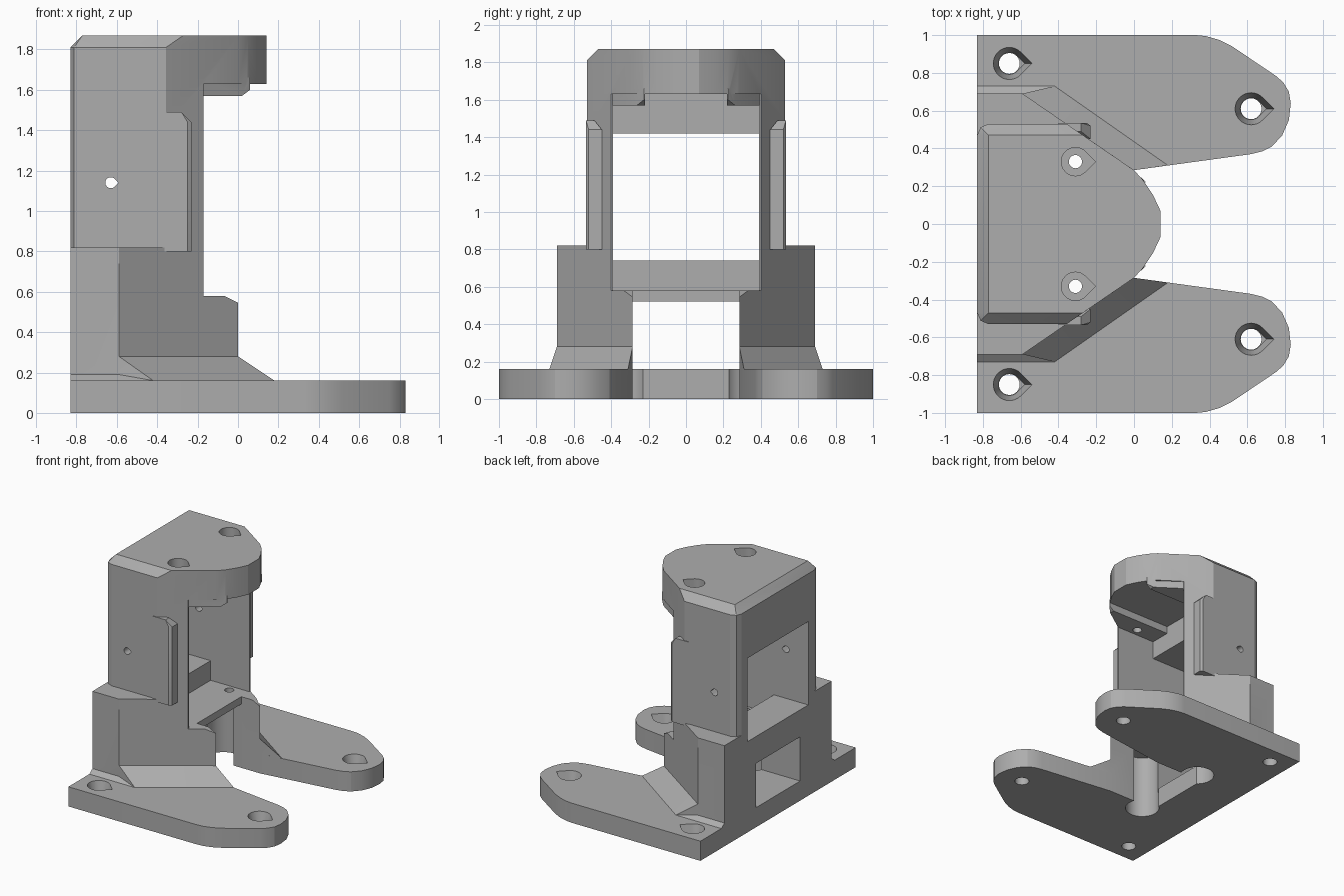
import bpy
import bmesh
import math
from mathutils import Vector

cube = bpy.data.objects.get("Cube")
if cube:
    bpy.data.objects.remove(cube, do_unlink=True)

grey = bpy.data.materials.new("plain_grey")
grey.use_nodes = True
GREY = (0.42, 0.42, 0.42, 1)
grey.diffuse_color = GREY
grey.node_tree.nodes["Principled BSDF"].inputs["Base Color"].default_value = GREY


def finish(name, bm):
    bmesh.ops.recalc_face_normals(bm, faces=bm.faces)
    mesh = bpy.data.meshes.new(name)
    bm.to_mesh(mesh)
    bm.free()
    mesh.materials.append(grey)
    ob = bpy.data.objects.new(name, mesh)
    bpy.context.collection.objects.link(ob)
    return ob


def hull(name, *rings):
    """Convex solid through (outline, height) rings."""
    bm = bmesh.new()
    for outline, z in rings:
        for x, y in outline:
            bm.verts.new((x, y, z))
    res = bmesh.ops.convex_hull(bm, input=bm.verts)
    bmesh.ops.delete(bm, geom=[g for g in res["geom_interior"] if isinstance(g, bmesh.types.BMVert)],
                     context="VERTS")
    bmesh.ops.dissolve_limit(bm, angle_limit=0.002, verts=bm.verts, edges=bm.edges)
    return finish(name, bm)


def prism(name, points, direction):
    """Extrude a closed 3D outline."""
    bm = bmesh.new()
    face = bm.faces.new([bm.verts.new(p) for p in points])
    res = bmesh.ops.extrude_face_region(bm, geom=[face])
    moved = [g for g in res["geom"] if isinstance(g, bmesh.types.BMVert)]
    bmesh.ops.translate(bm, verts=moved, vec=Vector(direction))
    return finish(name, bm)


def box(name, x0, x1, y0, y1, z0, z1):
    rect = [(x0, y0), (x1, y0), (x1, y1), (x0, y1)]
    return hull(name, (rect, z0), (rect, z1))


def drop(cx, cy, r, pointed=True):
    """Round outline, optionally with a teardrop tip towards +x."""
    n = 24
    start = math.pi / 4 if pointed else 0
    span = 2 * math.pi - 2 * start
    pts = [(cx + r * math.cos(start + span * i / n), cy + r * math.sin(start + span * i / n))
           for i in range(n + 1 if pointed else n)]
    return pts + [(cx + r * math.sqrt(2), cy)] if pointed else pts


def both(half):
    """Outline mirrored across y = 0."""
    return half + [(x, -y) for x, y in reversed(half)]


def combine(body, tool, operation):
    mod = body.modifiers.new("combine", "BOOLEAN")
    mod.object, mod.operation, mod.solver = tool, operation, "EXACT"
    bpy.context.view_layer.objects.active = body
    bpy.ops.object.modifier_apply(modifier=mod.name)
    bpy.data.objects.remove(tool, do_unlink=True)


# Base plate with two forward feet and a slot between them
foot = [(-.83, 1), (.33, 1), (.38, .995), (.45, .975), (.52, .94), (.75, .785), (.79, .75), (.82, .70),
        (.83, .64), (.82, .55), (.785, .47), (.73, .41), (.68, .385), (.62, .37), (0, .285), (-.44, .285)]
body = prism("bracket", [(x, y, 0) for x, y in both(foot)], (0, 0, .16))

# Lower block, upper tower with chamfered top
lower = both([(-.83, .69), (-.59, .69), (0, .285)])
nose = [(0, .285), (.05, .23), (.1, .155), (.14, .07)]
tower = both([(-.83, .47), (-.812, .512), (-.77, .53), (-.357, .53)] + nose)
crown = both([(-.77, .47), (-.27, .47)] + nose)
solids = [hull("lower_block", (lower, .1), (lower, .82)),
          hull("tower", (tower, .75), (tower, 1.81), (crown, 1.87))]

# Ramps at the foot of the block, and side tabs
for s in (-1, 1):
    low = [(-.59, s * .69), (-.42, s * .73), (.18, s * .31), (0, s * .285)]
    solids.append(hull("front_ramp", (low, .1), (low, .16), ([low[0], low[3]], .28)))
    wide = [(-.83, s * .6), (-.42, s * .6), (-.42, s * .73), (-.83, s * .73)]
    slim = [(-.83, s * .6), (-.59, s * .6), (-.59, s * .69), (-.83, s * .69)]
    solids.append(hull("side_ramp", (wide, .1), (wide, .16), (slim, .19)))
    tab = [(-.4, s * .45), (-.23, s * .45), (-.23, s * .52), (-.25, s * .535), (-.4, s * .535)]
    tip = [(-.4, s * .49), (-.28, s * .49), (-.28, s * .535), (-.4, s * .535)]
    solids.append(hull("side_tab", (tab, .8), (tab, 1.44), (tip, 1.49)))
for ob in solids:
    combine(body, ob, "UNION")

# Cavity, rear openings, slot and open front
front = [(-.17, .58), (-.07, .58), (0, .545), (.3, .395), (.3, 1.63), (-.17, 1.63)]
cuts = [box("cavity", -.52, 1, -.39, .39, .58, 1.63),
        box("rear_opening", -1, -.5, -.39, .39, .74, 1.42),
        box("rear_window", -1, -.4, -.285, .285, .16, .52),
        box("slot", -.44, 1, -.285, .285, -.2, .52),
        box("slot_mouth", -.17, 1, -.285, .285, .4, .9),
        prism("open_front", [(x, -1.2, z) for x, z in front], (0, 2.4, 0))]
for ob in cuts:
    combine(body, ob, "DIFFERENCE")

# Raised pads under the overhang
for s in (-1, 1):
    pad = [(-.55, s * .22), (-.55, s * .4), (-.18, s * .4), (.02, s * .262), (.02, s * .22)]
    full = pad[:3] + [(.06, s * .225), (.06, s * .22)]
    combine(body, hull("pad", (pad, 1.57), (full, 1.6), (full, 1.66)), "UNION")

# Screw holes
holes = []
for s in (-1, 1):
    for cx, cy in ((-.66, .85), (.62, .61)):
        holes.append(hull("hole", (drop(cx, s * cy, .055, False), -.1), (drop(cx, s * cy, .055, False), .3)))
        holes.append(hull("sink", (drop(cx, s * cy, .058), .05), (drop(cx, s * cy, .085), .16),
                          (drop(cx, s * cy, .085), .175)))
    holes.append(hull("bore", (drop(-.36, s * .33, .13, False), -.1), (drop(-.36, s * .33, .13, False), .52)))
    holes.append(hull("screw", (drop(-.31, s * .33, .035, False), .4), (drop(-.31, s * .33, .035, False), 2)))
    holes.append(hull("screw_head", (drop(-.31, s * .33, .075), 1.75), (drop(-.31, s * .33, .075), 2)))
    holes.append(prism("side_hole", [(x, s * .3, z) for x, z in drop(-.63, 1.14, .027)], (0, s * .4, 0)))
for ob in holes:
    combine(body, ob, "DIFFERENCE")

# Clean shading: curved walls smooth, edges sharp
bpy.ops.object.select_all(action="DESELECT")
body.select_set(True)
bpy.context.view_layer.objects.active = body
bpy.ops.object.shade_smooth_by_angle(angle=math.radians(20))
